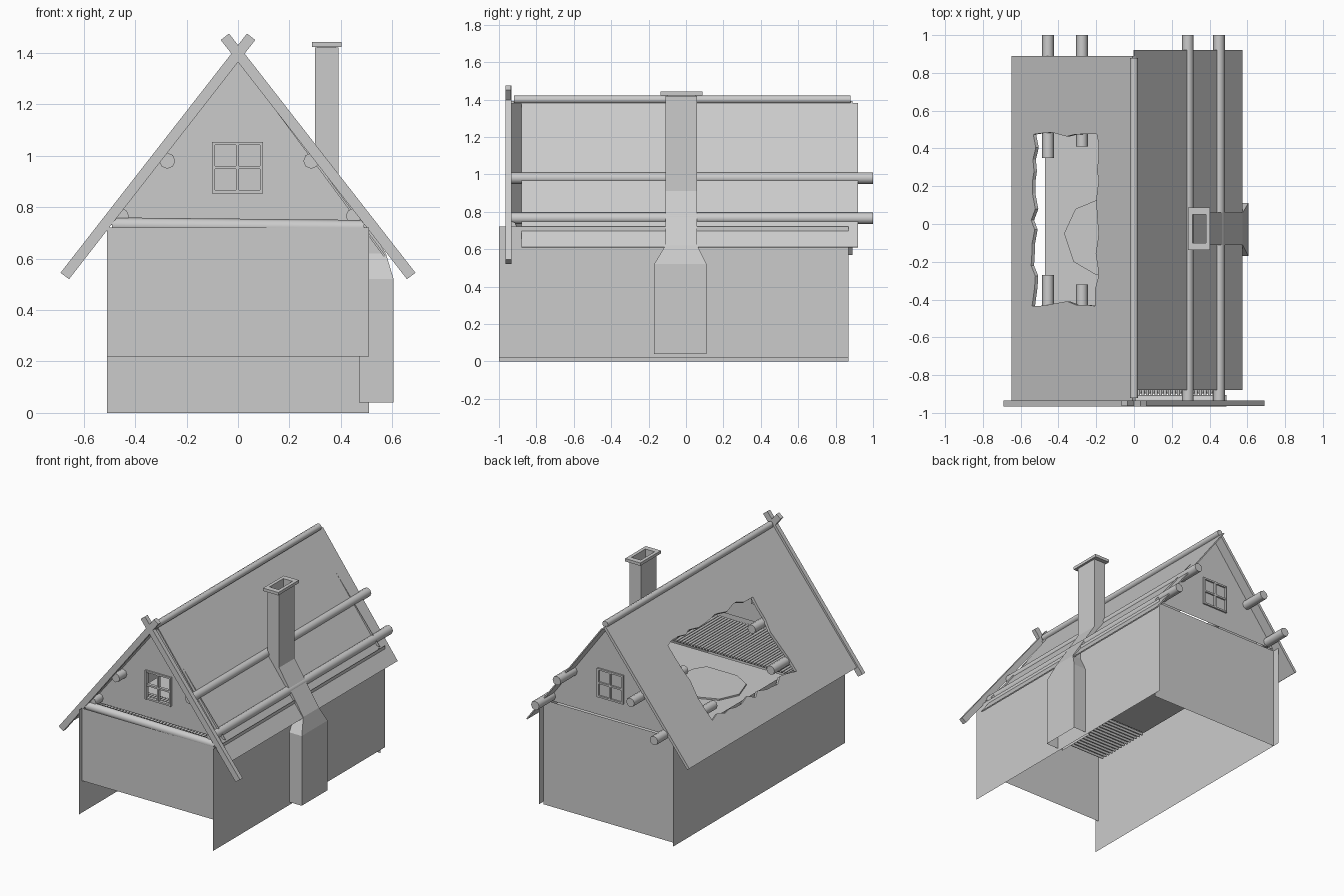
import bpy, bmesh, math, random
from mathutils import Vector

if "Cube" in bpy.data.objects:
    bpy.data.objects.remove(bpy.data.objects["Cube"])

random.seed(4)


def finish(name, bm):
    bmesh.ops.recalc_face_normals(bm, faces=bm.faces)
    me = bpy.data.meshes.new(name)
    bm.to_mesh(me)
    bm.free()
    ob = bpy.data.objects.new(name, me)
    bpy.context.collection.objects.link(ob)
    return ob


def sheet(name, loops, thick=0):
    """Flat sheet from an outer loop and optional hole loops."""
    bm = bmesh.new()
    edges = []
    for loop in loops:
        vs = [bm.verts.new(p) for p in loop]
        edges += [bm.edges.new((vs[i - 1], vs[i])) for i in range(len(vs))]
    bmesh.ops.triangle_fill(bm, use_beauty=True, edges=edges)
    ob = finish(name, bm)
    if thick:
        mod = ob.modifiers.new("thickness", "SOLIDIFY")
        mod.thickness = thick
        mod.offset = 0
    return ob


def loft(name, rings, caps=True, closed=False):
    bm = bmesh.new()
    rows = [[bm.verts.new(p) for p in r] for r in rings]
    pairs = list(zip(rows, rows[1:])) + ([(rows[-1], rows[0])] if closed else [])
    for a, b in pairs:
        for i in range(len(a)):
            bm.faces.new((a[i - 1], a[i], b[i], b[i - 1]))
    if caps:
        bm.faces.new(rows[0])
        bm.faces.new(rows[-1])
    return finish(name, bm)


def rect(x0, x1, y0, y1, z):
    return [(x0, y0, z), (x1, y0, z), (x1, y1, z), (x0, y1, z)]


def box(name, x0, x1, y0, y1, z0, z1):
    return loft(name, [rect(x0, x1, y0, y1, z0), rect(x0, x1, y0, y1, z1)])


def rods(name, segments, r, n=8):
    """Round logs, one per (start, end) pair, in one object."""
    bm = bmesh.new()
    for a, b in segments:
        a, b = Vector(a), Vector(b)
        q = (b - a).to_track_quat('Z', 'Y')
        mat = q.to_matrix().to_4x4()
        mat.translation = (a + b) / 2
        bmesh.ops.create_cone(bm, cap_ends=True, segments=n, radius1=r, radius2=r,
                              depth=(b - a).length, matrix=mat)
    ob = finish(name, bm)
    for p in ob.data.polygons:
        p.use_smooth = len(p.vertices) == 4
    return ob


# Walls
for name, x, z0 in (("left_wall", -.51, 0), ("right_wall", .51, .02)):
    sheet(name, [[(x, -1, z0), (x, .87, z0), (x, .87, .72), (x, -1, .72)]])
for name, y, z0 in (("front_wall", -.97, .22), ("back_wall", .82, 0)):
    sheet(name, [[(-.51, y, z0), (.51, y, z0), (.51, y, .72), (-.51, y, .72)]])

# Gables, the front one with an open window
WX0, WX1, WZ0, WZ1 = -.095, .092, .86, 1.047
for name, y, window_open in (("front_gable", -.86, True), ("back_gable", .82, False)):
    loops = [[(-.51, y, .73), (.51, y, .73), (0, y, 1.37)]]
    if window_open:
        loops.append([(WX0, y, WZ0), (WX1, y, WZ0), (WX1, y, WZ1), (WX0, y, WZ1)])
    sheet(name, loops)
    t, d, cx, cz = .006, .012, (WX0 + WX1) / 2, (WZ0 + WZ1) / 2
    for i, x in enumerate((WX0, cx, WX1)):
        box(f"{name}_window_upright_{i}", x - t, x + t, y - d, y + d, WZ0 - t, WZ1 + t)
    for i, z in enumerate((WZ0, cz, WZ1)):
        box(f"{name}_window_bar_{i}", WX0 - t, WX1 + t, y - d * .9, y + d * .9, z - t, z + t)

# Left roof slope with a ragged hole
def left_z(x):
    return 1.385 + x * 1.265

hole = []
corners = [(-.525, -.42), (-.19, -.42), (-.19, .48), (-.525, .48)]
for k in range(4):
    (xa, ya), (xb, yb) = corners[k], corners[(k + 1) % 4]
    n = 6 if k % 2 == 0 else 14
    for i in range(n):
        x = xa + (xb - xa) * i / n + random.uniform(-.013, .013)
        y = ya + (yb - ya) * i / n + random.uniform(-.018, .018)
        hole.append((x, y, left_z(x)))
sheet("left_roof", [[(x, y, left_z(x)) for x, y in
                     ((-.64, -.94), (0, -.94), (0, .89), (-.64, .89))], hole], .02)

# Right roof slope, thinner, with the logs showing
sheet("right_roof", [[(0, -.88, 1.38), (.57, -.88, .61), (.57, .92, .61), (0, .92, 1.38)]], .008)

# Ridge pole and purlin logs, those on the left broken at the hole
rods("ridge_pole", [((0, -.92, 1.4), (0, .88, 1.4))], .022)
rods("right_purlins", [((.285, -.94, .98), (.285, 1, .98)),
                       ((.45, -.94, .765), (.45, 1, .765))], .031)
rods("left_purlins", [((-.275, -.94, .98), (-.275, -.32, .98)),
                      ((-.275, .41, .98), (-.275, 1, .98)),
                      ((-.455, -.94, .765), (-.455, -.27, .765)),
                      ((-.455, .35, .765), (-.455, 1, .765))], .031)

# Log on top of the front wall
rods("front_log", [((-.49, -.935, .73), (.49, -.935, .72))], .03)

# Crossed barge boards
for name, s, y in (("left_barge_board", 1, -.95), ("right_barge_board", -1, -.949)):
    prof = [(.035, 1.475), (.067, 1.45), (-.657, .52), (-.69, .545)]
    loft(name, [[(s * x, y + dy, z) for x, z in prof] for dy in (-.015, .015)])

# Chimney: wide base, shoulder, leaning flue and open stack
loft("chimney", [rect(.47, .605, -.17, .11, .04), rect(.47, .605, -.17, .11, .52),
                 rect(.44, .575, -.11, .06, .62), rect(.30, .39, -.11, .06, .91),
                 rect(.30, .39, -.11, .06, 1.42)], caps=False)
loft("chimney_cap", [rect(.287, .403, -.137, .087, 1.422), rect(.287, .403, -.137, .087, 1.442),
                     rect(.31, .38, -.10, .05, 1.442), rect(.31, .38, -.10, .05, 1.422)],
     caps=False, closed=True)
loft("chimney_lining", [rect(.31, .38, -.10, .05, 1.43), rect(.31, .38, -.10, .05, 1.0)], caps=False)

# Attic floor, a fallen slab on it and a lattice of reeds at the front
sheet("attic_floor", [rect(-.47, .5, -.46, .82, .65)])
half = [(-.19, .13), (-.31, .08), (-.37, -.05), (-.32, -.2), (-.2, -.27)]
slab = half + [(-.05 - x * .4, y) for x, y in reversed(half)]
loft("fallen_slab", [[(x, y, z) for x, y in slab] for z in (.652, .662)])
lattice = [((-.48, -.89 + i * .031, .655), (.48, -.89 + i * .031, .655)) for i in range(14)]
lattice += [((-.47 + i * .0235, -.91, .668), (-.47 + i * .0235, -.46, .668)) for i in range(41)]
rods("reed_lattice", lattice, .009, 6)
